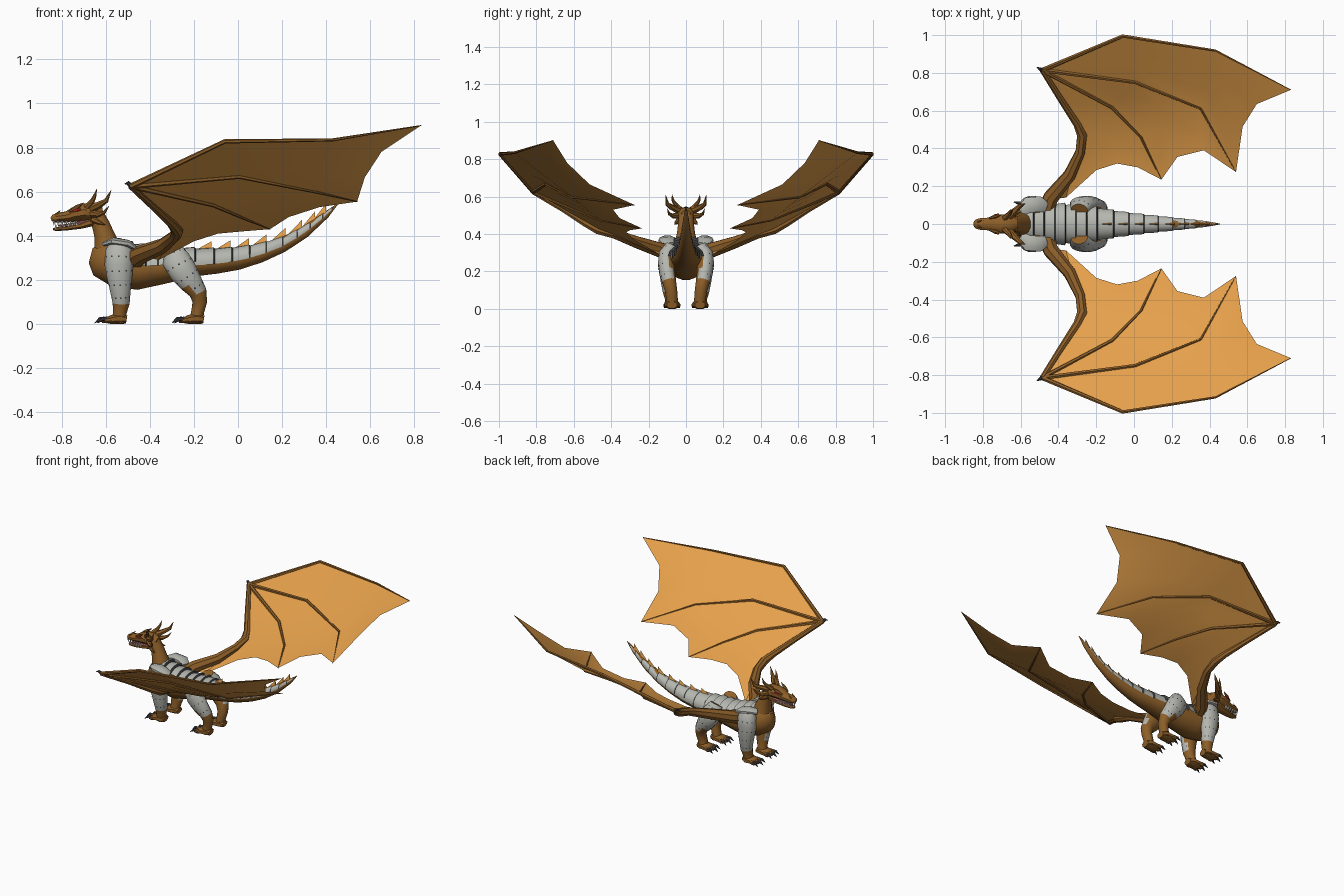
import bpy, bmesh, math
from mathutils import Vector as V

def mat(name, r, g, b):
    m = bpy.data.materials.new(name)
    m.diffuse_color = (r, g, b, 1)
    return m

HIDE = mat("brown hide", 0.27, 0.115, 0.022)
SKIN = mat("orange membrane", 0.78, 0.35, 0.07)
PLATE = mat("grey armour", 0.46, 0.47, 0.43)
DARK = mat("dark claw", 0.045, 0.045, 0.05)
WHITE = mat("tooth white", 0.85, 0.83, 0.75)
PINK = mat("mouth pink", 0.5, 0.13, 0.14)
RED = mat("eye red", 0.6, 0.03, 0.02)

def finish(name, bm, mats, mirror=False, angle=40):
    bmesh.ops.recalc_face_normals(bm, faces=bm.faces[:])
    me = bpy.data.meshes.new(name)
    bm.to_mesh(me)
    bm.free()
    ob = bpy.data.objects.new(name, me)
    bpy.context.collection.objects.link(ob)
    for m in mats:
        me.materials.append(m)
    if mirror:
        ob.modifiers.new("mirror", 'MIRROR').use_axis = (False, True, False)
    bpy.ops.object.select_all(action='DESELECT')
    ob.select_set(True)
    bpy.context.view_layer.objects.active = ob
    bpy.ops.object.shade_smooth_by_angle(angle=math.radians(angle))
    return ob

def tube(bm, rows, n=10, rule=None):
    """Loft ellipses along a path; rows are (x, y, z, side radius, other radius)."""
    P = [V(r[:3]) for r in rows]
    d = (P[-1] - P[0]).normalized()
    ref = V((0, 1, 0)) if abs(d.y) < 0.7 else V((1, 0, 0))
    rings = []
    for i, r in enumerate(rows):
        t = (P[min(i + 1, len(P) - 1)] - P[max(i - 1, 0)]).normalized()
        s = (ref - t * ref.dot(t)).normalized()
        u = t.cross(s)
        w, h = r[3], r[-1]
        rings.append([bm.verts.new(P[i] + s * w * math.cos(a) + u * h * math.sin(a))
                      for a in (2 * math.pi * (k + .5) / n for k in range(n))])
    for i in range(len(rings) - 1):
        for k in range(n):
            f = bm.faces.new((rings[i][k], rings[i][(k + 1) % n],
                              rings[i + 1][(k + 1) % n], rings[i + 1][k]))
            if rule:
                f.material_index = rule(f.calc_center_median(), (P[i] + P[i + 1]) / 2)
    bm.faces.new(rings[0])
    bm.faces.new(rings[-1])

def part(name, paths, mats, mirror=False, n=10, rule=None):
    bm = bmesh.new()
    for p in paths:
        tube(bm, p, n, rule)
    return finish(name, bm, mats, mirror)

# Body and tail: x, centre height, half width, half height
BODY = [(-.668, .31, .03, .035), (-.63, .30, .08, .085), (-.55, .272, .108, .105),
        (-.45, .253, .105, .10), (-.35, .258, .095, .08), (-.27, .27, .095, .073),
        (-.2, .277, .082, .062), (-.1, .283, .066, .056), (0, .295, .053, .05),
        (.1, .32, .043, .042), (.2, .358, .033, .034), (.3, .415, .023, .026),
        (.4, .495, .012, .015), (.455, .548, .002, .002)]

def section(x):
    for a, b in zip(BODY, BODY[1:]):
        if x <= b[0]:
            t = (x - a[0]) / (b[0] - a[0])
            return [p + (q - p) * t for p, q in zip(a[1:], b[1:])]
    return BODY[-1][1:]

part("body_and_tail", [[(x, 0, z, w, h) for x, z, w, h in BODY]], [HIDE], n=16)

# Overlapping armour bands along back and tail, each with a dark rear lip
def bands(name, edges, arc, grow):
    bm = bmesh.new()
    for x0, x1 in zip(edges, edges[1:]):
        rows = []
        for x, k in ((x0, 1.03), (x1, grow), (x1 + .007, 1.035)):
            z, w, h = section(x)
            rows.append([bm.verts.new((x, w * k * math.sin(a), z + h * k * math.cos(a)))
                         for a in (math.radians(arc) * (j / 6 - 1) for j in range(13))])
        for r in range(2):
            for j in range(12):
                f = bm.faces.new((rows[r][j], rows[r][j + 1], rows[r + 1][j + 1], rows[r + 1][j]))
                f.material_index = r
    finish(name, bm, [PLATE, DARK], angle=30)

bands("back_armour", [-.59 + .056 * i for i in range(8)], 85, 1.17)
bands("tail_armour", [-.198, -.11, -.03, .05, .125, .2, .265, .325, .38, .425], 100, 1.13)

# Orange wedge spikes along the tail
bm = bmesh.new()
for x in (-.12, -.035, .05, .13, .215, .29, .35, .40):
    z0, z1 = (section(q)[0] + section(q)[2] for q in (x - .065, x))
    v = [bm.verts.new(p) for p in ((x - .065, 0, z0), (x, .007, z1), (x, -.007, z1), (x, 0, z1 + .036))]
    for f in ((0, 1, 3), (0, 3, 2), (1, 2, 3), (0, 2, 1)):
        bm.faces.new([v[k] for k in f])
finish("tail_spikes", bm, [SKIN], angle=10)

# Neck, skull, jaw
part("neck", [[(-.575, 0, .27, .085, .085), (-.59, 0, .34, .068, .065), (-.605, 0, .40, .05, .048),
               (-.622, 0, .45, .044, .042), (-.645, 0, .50, .04, .036)]], [HIDE], n=12)
part("skull", [[(-.615, 0, .505, .026, .022), (-.65, 0, .505, .05, .038), (-.70, 0, .506, .054, .04),
                (-.74, 0, .498, .046, .034), (-.775, 0, .486, .035, .025), (-.815, 0, .482, .032, .023),
                (-.838, 0, .478, .025, .017), (-.847, 0, .474, .012, .008)]], [HIDE], n=10)
part("lower_jaw", [[(-.65, 0, .468, .04, .024), (-.71, 0, .447, .036, .016), (-.78, 0, .434, .029, .011),
                    (-.825, 0, .430, .021, .009), (-.838, 0, .430, .01, .005)]], [HIDE], n=8)
part("tongue", [[(-.68, 0, .462, .034, .014), (-.76, 0, .448, .024, .009), (-.815, 0, .444, .014, .005)]],
     [PINK], n=8)
teeth = []
for i in range(6):
    x, y = -.835 + .019 * i, .017 + .002 * i
    teeth.append([(x, y, .468, .006), (x, y, .447, .0008)])
    teeth.append([(x + .009, y, .434 + .003 * i, .005), (x + .009, y, .456 + .002 * i, .0008)])
part("teeth", teeth, [WHITE], True, 5)
part("eyes", [[(-.748, .039, .512, .006, .004), (-.732, .046, .517, .009, .008),
               (-.715, .050, .519, .006, .004)]], [RED], True, 6)

# Horns, brows and cheek spikes
part("horns", [
    [(-.685, .03, .53, .016), (-.66, .055, .558, .012), (-.65, .07, .58, .008), (-.64, .075, .612, .001)],
    [(-.66, .038, .525, .02), (-.625, .075, .542, .016), (-.597, .1, .56, .011), (-.575, .108, .607, .001)],
    [(-.66, .04, .50, .018), (-.63, .07, .497, .013), (-.605, .09, .508, .008), (-.585, .1, .535, .001)],
    [(-.66, .038, .475, .015), (-.63, .052, .46, .01), (-.6, .062, .45, .001)],
    [(-.765, .03, .51, .006), (-.73, .042, .53, .011), (-.70, .05, .55, .001)],
    [(-.825, .014, .495, .008), (-.805, .018, .515, .001)]], [HIDE], True, 7)

# Legs: outer upper faces are armour plate, with dark studs on them
def leg(name, rows, cut):
    bm = bmesh.new()
    tube(bm, rows, 12, lambda c, p: 1 if c.z > cut and c.y > p.y - .02 else 0)
    bm.normal_update()
    spots = [(f.calc_center_median(), f.normal.copy()) for f in bm.faces
             if f.material_index == 1 and len(f.verts) == 4]
    bmesh.ops.recalc_face_normals(bm, faces=bm.faces[:])
    for c, nrm in spots:
        if nrm.y < 0 and c.y > rows[0][1]:
            nrm = -nrm
        s = nrm.orthogonal().normalized() * .005
        t = nrm.cross(s)
        f = bm.faces.new([bm.verts.new(c + nrm * .003 + q) for q in (s, t, -s, -t)])
        f.material_index = 2
    finish(name, bm, [HIDE, PLATE, DARK], True)

leg("front_legs", [(-.535, .075, .37, .035, .045), (-.54, .095, .33, .052, .062),
                   (-.54, .10, .27, .05, .067), (-.537, .10, .21, .046, .059),
                   (-.533, .095, .15, .042, .048), (-.53, .088, .095, .038, .04),
                   (-.535, .08, .055, .033, .032), (-.54, .075, .01, .036, .034)], .09)
leg("hind_legs", [(-.29, .075, .335, .035, .045), (-.28, .1, .29, .046, .066),
                  (-.25, .105, .24, .046, .066), (-.215, .1, .19, .043, .055),
                  (-.182, .09, .145, .038, .042), (-.173, .08, .1, .034, .034),
                  (-.183, .075, .055, .032, .03), (-.19, .075, .01, .035, .033)], .16)

# Feet, toes and claws
feet, claws = [], []
for x in (-.535, -.185):
    feet.append([(x + .03, .075, .02, .03, .02), (x, .075, .025, .042, .027), (x - .04, .075, .02, .045, .022),
                 (x - .06, .075, .016, .04, .014)])
    for dy in (-.032, 0, .032):
        fx = x - .058 - (.012 if dy == 0 else 0)
        y = .075 + dy
        feet.append([(x - .03, .075 + dy * .8, .022, .014), (fx, y, .018, .015), (fx - .014, y, .014, .01)])
        claws.append([(fx, y, .022, .012), (fx - .022, y + dy * .15, .022, .009), (fx - .045, y + dy * .3, .004, .001)])
part("feet", feet, [HIDE], True, 8)
part("claws", claws, [DARK], True, 6)

# Shoulder plates beside the neck
part("shoulder_plates", [[(-.60, .07, .365, .03, .012), (-.56, .1, .375, .045, .018), (-.50, .105, .365, .045, .018),
                          (-.465, .09, .345, .03, .01)]], [PLATE], True, 8)

# Wing skeleton
WRIST, ELBOW = (-.485, .815, .625), (-.275, .47, .425)
F1 = [WRIST, (-.06, .995, .828), (.43, .918, .835), (.83, .71, .90)]
F2 = [WRIST, (.005, .75, .668), (.355, .61, .598), (.54, .275, .555)]
F3 = [WRIST, (-.115, .617, .54), (.037, .46, .475), (.145, .235, .43)]
ARM = [WRIST, (-.38, .645, .525), ELBOW, (-.36, .14, .29)]
part("wing_arms", [
    [(-.47, .06, .29, .05), (-.44, .14, .315, .042), (-.34, .26, .355, .034), (-.285, .38, .40, .027),
     (*ELBOW, .028), (-.30, .53, .455, .022), (-.38, .65, .53, .018), (*WRIST, .015)]], [HIDE], True, 8)
part("wing_fingers", [[(*p, r) for p, r in zip(F, (.013, .010, .007, .002))] for F in (F1, F2, F3)],
     [HIDE], True, 6)
part("wing_claws", [[(-.48, .812, .62, .013), (-.50, .822, .64, .009), (-.515, .83, .635, .001)]], [DARK], True, 6)

# Wing membranes: panels between fingers with scalloped trailing edges
bm = bmesh.new()
for A, B, trail in ((F1, F2, [(.65, .635, .78), (.575, .515, .665)]),
                    (F2, F3, [(.37, .39, .53), (.23, .355, .485)]),
                    (F3, ARM, [(.02, .30, .42), (-.09, .32, .41), (-.20, .285, .375)])):
    m = len(trail) + 1
    grid = [[bm.verts.new(V(a).lerp(V(b), j / m)) for j in range(m + 1)] for a, b in zip(A[1:3], B[1:3])]
    grid.append([bm.verts.new(p) for p in (A[3], *trail, B[3])])
    tip = bm.verts.new(WRIST)
    for j in range(m):
        bm.faces.new((tip, grid[0][j], grid[0][j + 1]))
        for r in range(2):
            bm.faces.new((grid[r][j], grid[r + 1][j], grid[r + 1][j + 1], grid[r][j + 1]))
# small web between upper arm and flank
bm.faces.new([bm.verts.new(p) for p in (ELBOW, (-.36, .14, .29), (-.44, .13, .31), (-.34, .26, .355))])
bmesh.ops.remove_doubles(bm, verts=bm.verts[:], dist=.0005)
finish("wing_membranes", bm, [SKIN], True)
